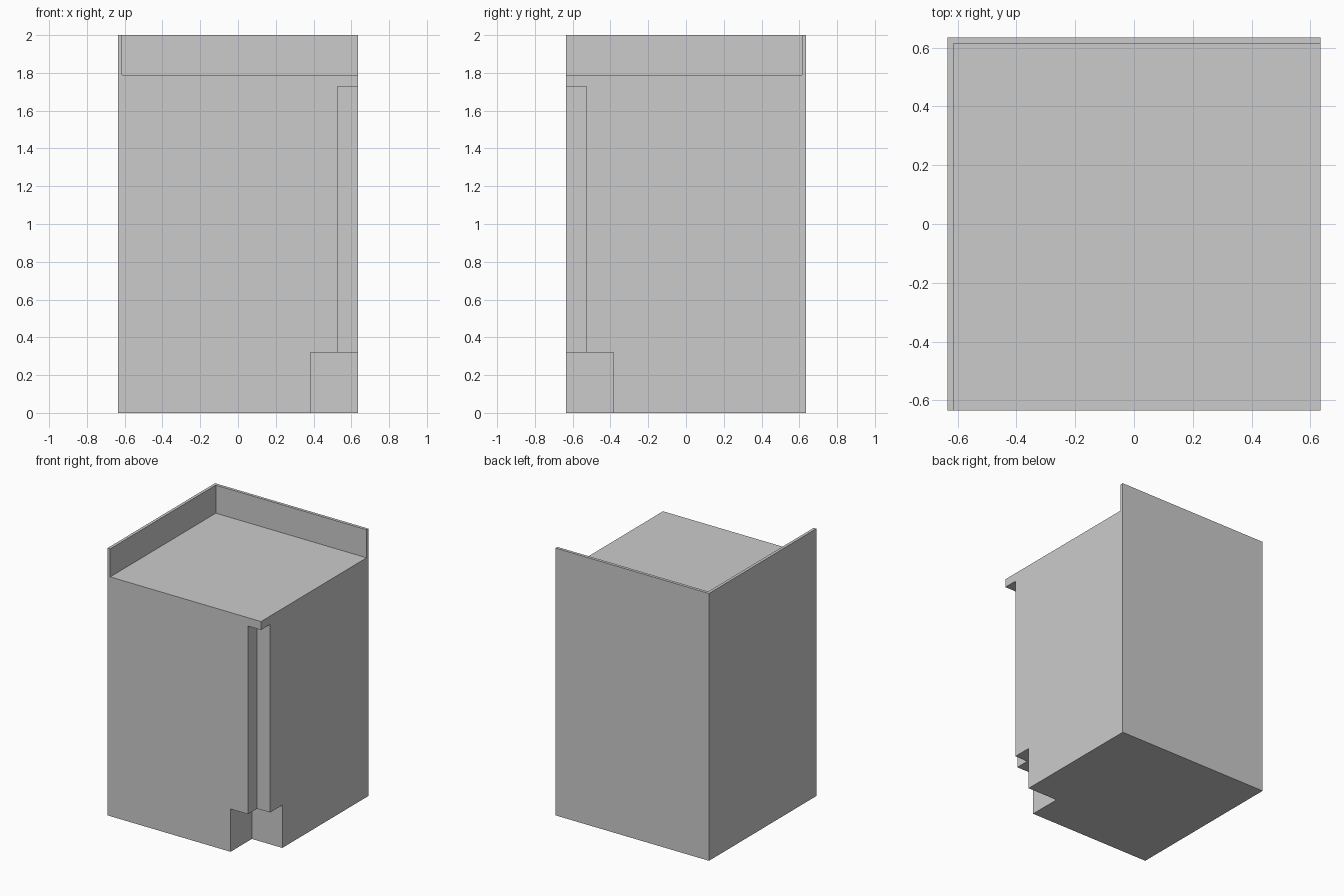
import bpy

if "Cube" in bpy.data.objects:
    bpy.data.objects.remove(bpy.data.objects["Cube"])

HALF, TOP = 0.635, 2.0
OUT = 0.8  # cutters overshoot the block


def box(name, lo, hi):
    """Axis-aligned box between two corners."""
    bpy.ops.mesh.primitive_cube_add(size=1, location=[(a + b) / 2 for a, b in zip(lo, hi)])
    ob = bpy.context.object
    ob.name = name
    ob.scale = [b - a for a, b in zip(lo, hi)]
    bpy.ops.object.transform_apply(location=True, rotation=False, scale=True)
    return ob


# Main block
body = box("corner_block", (-HALF, -HALF, 0), (HALF, HALF, TOP))

# Recesses: sunken top behind an L-shaped lip, front corner groove, foot notch
recesses = [
    ("top_recess", (-0.613, -OUT, 1.79), (OUT, 0.613, 2.2)),
    ("corner_groove", (0.527, -OUT, 0.25), (OUT, -0.527, 1.727)),
    ("foot_notch", (0.383, -OUT, -0.2), (OUT, -0.383, 0.32)),
]
for name, lo, hi in recesses:
    cutter = box(name, lo, hi)
    cutter.hide_render = True
    mod = body.modifiers.new(name, 'BOOLEAN')
    mod.operation = 'DIFFERENCE'
    mod.solver = 'EXACT'
    mod.object = cutter
    bpy.context.view_layer.objects.active = body
    bpy.ops.object.modifier_apply(modifier=name)
    bpy.data.objects.remove(cutter, do_unlink=True)
